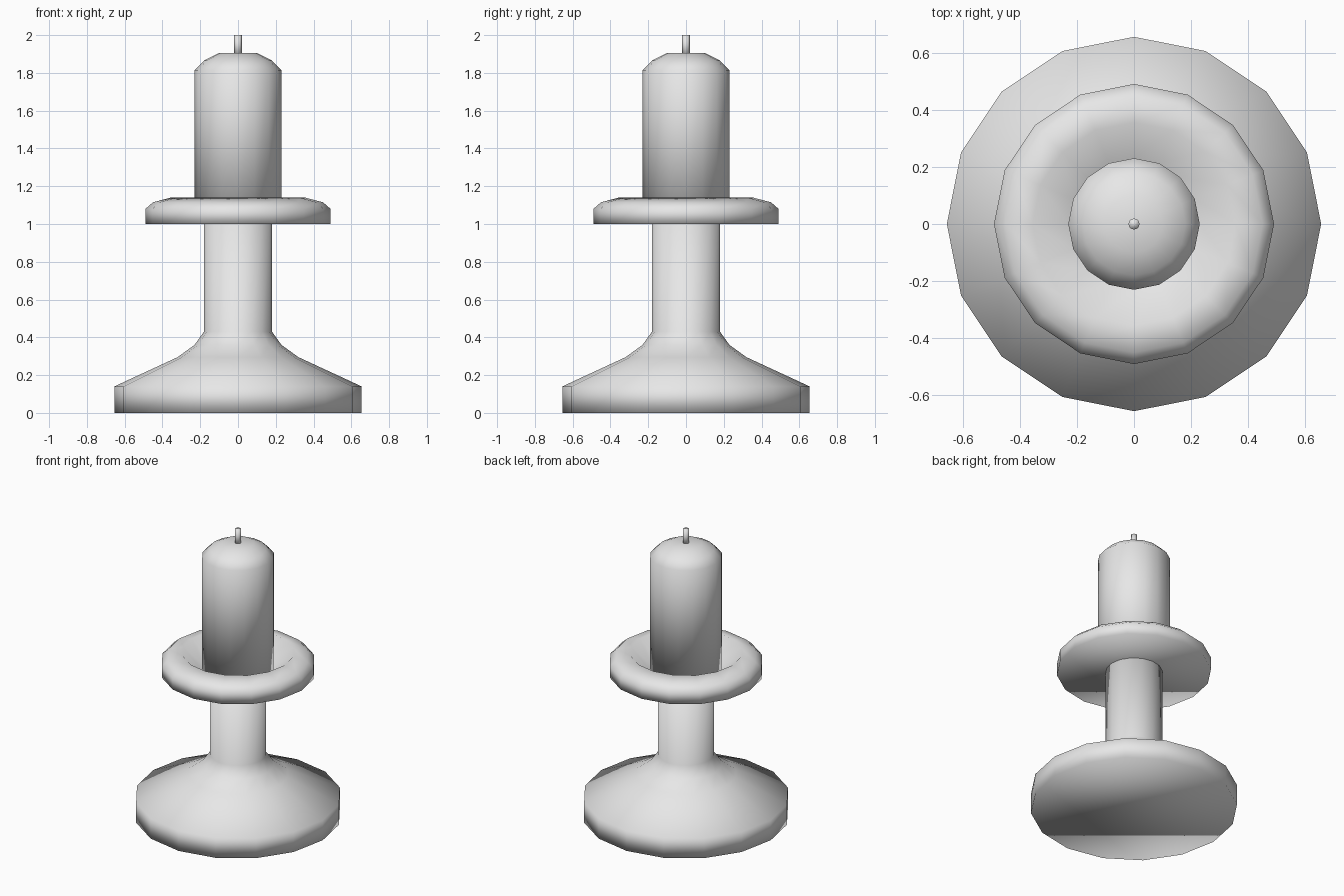
import bpy, bmesh
from math import pi

cube = bpy.data.objects.get("Cube")
if cube:
    bpy.data.objects.remove(cube, do_unlink=True)

grey = bpy.data.materials.new("plain grey")
grey.use_nodes = True
grey.diffuse_color = (0.8, 0.8, 0.8, 1)
grey.node_tree.nodes["Principled BSDF"].inputs["Base Color"].default_value = (0.8, 0.8, 0.8, 1)


def lathe(name, profile, sides=16):
    """Spin a (radius, height) profile about z and cap its open ends."""
    bm = bmesh.new()
    verts = [bm.verts.new((r, 0, z)) for r, z in profile]
    edges = [bm.edges.new(pair) for pair in zip(verts, verts[1:])]
    bmesh.ops.spin(bm, geom=verts + edges, cent=(0, 0, 0), axis=(0, 0, 1),
                   angle=2 * pi, steps=sides)
    bmesh.ops.remove_doubles(bm, verts=bm.verts, dist=0.0005)
    bmesh.ops.holes_fill(bm, edges=[e for e in bm.edges if e.is_boundary], sides=0)
    bmesh.ops.recalc_face_normals(bm, faces=bm.faces)
    for face in bm.faces:
        face.smooth = True
    mesh = bpy.data.meshes.new(name)
    bm.to_mesh(mesh)
    bm.free()
    mesh.materials.append(grey)
    obj = bpy.data.objects.new(name, mesh)
    bpy.context.collection.objects.link(obj)
    return obj


# Flared foot and straight stem
lathe("foot_and_stem", [(0.655, 0), (0.655, 0.14), (0.32, 0.295),
                        (0.23, 0.36), (0.18, 0.43), (0.18, 1.0)])

# Drip dish with a rounded rim and a sunken bowl
lathe("drip_dish", [(0.49, 1.0), (0.49, 1.08), (0.45, 1.115), (0.355, 1.14),
                    (0.23, 1.03)])

# Candle with a domed top
lathe("candle", [(0.23, 1.02), (0.23, 1.815), (0.18, 1.865), (0.10, 1.905)])

# Wick
lathe("wick", [(0.02, 1.89), (0.02, 2.0)], 8)
